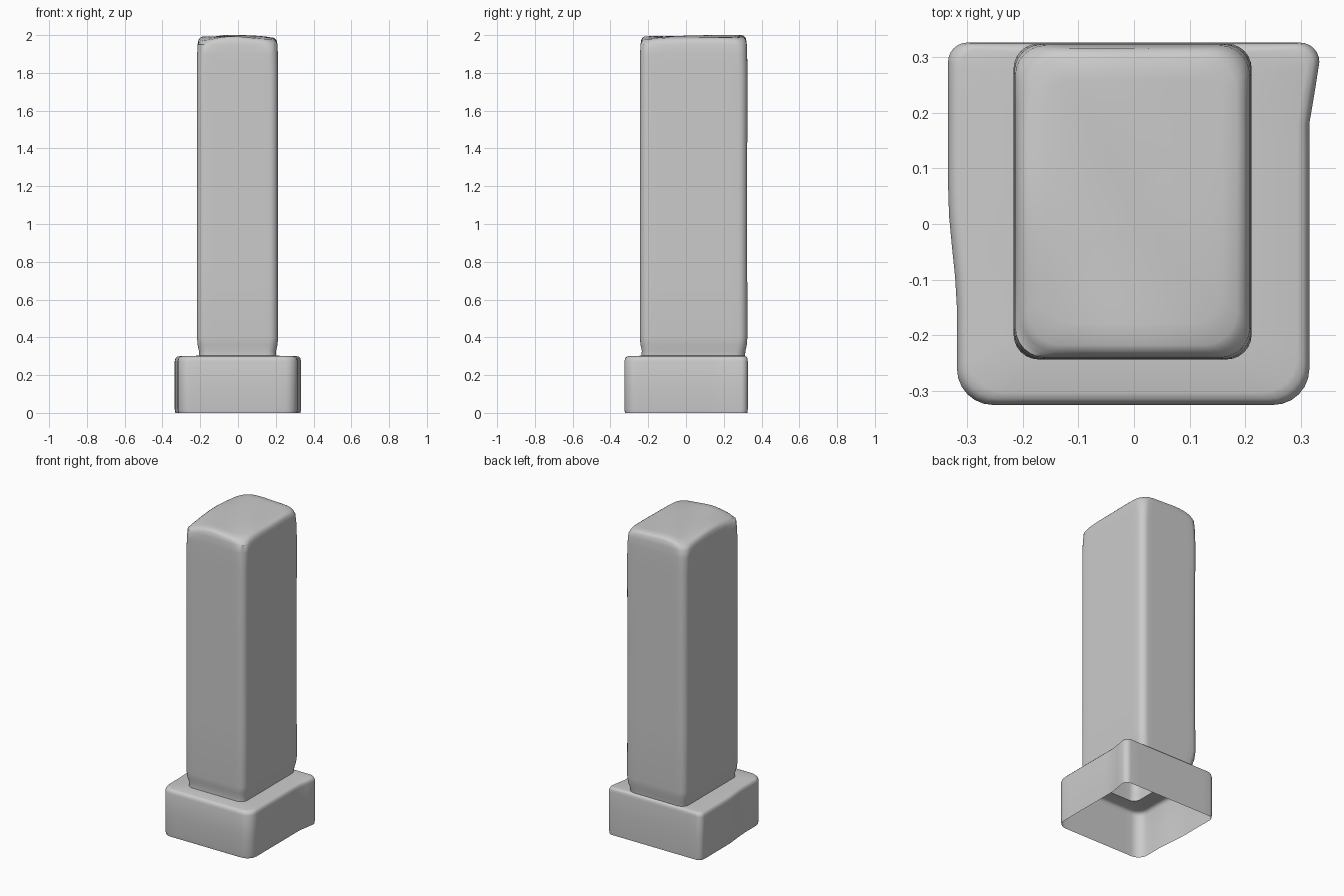
import bpy, bmesh, math

if "Cube" in bpy.data.objects:
    bpy.data.objects.remove(bpy.data.objects["Cube"])


def smoothstep(a, b, v):
    t = min(1.0, max(0.0, (v - a) / (b - a)))
    return t * t * (3 - 2 * t)


def outline(x0, x1, y0, y1, r_front, r_back, arc=6, side=10):
    """Rounded rectangle, counter-clockwise, with subdivided straight sides."""
    corners = [(x1 - r_back, y1 - r_back, r_back, 0),
               (x0 + r_back, y1 - r_back, r_back, 90),
               (x0 + r_front, y0 + r_front, r_front, 180),
               (x1 - r_front, y0 + r_front, r_front, 270)]
    arcs = []
    for cx, cy, r, start in corners:
        angles = [math.radians(start + 90 * i / arc) for i in range(arc + 1)]
        arcs.append([(cx + r * math.cos(a), cy + r * math.sin(a)) for a in angles])
    pts = []
    for i, arc_pts in enumerate(arcs):
        pts += arc_pts
        (ax, ay), (bx, by) = arc_pts[-1], arcs[(i + 1) % 4][0]
        pts += [(ax + (bx - ax) * k / side, ay + (by - ay) * k / side)
                for k in range(1, side)]
    return pts


def skin(name, rings, close_top=False):
    """Loft an open shell through rings of 3D points."""
    bm = bmesh.new()
    loops = [[bm.verts.new(p) for p in ring] for ring in rings]
    n = len(loops[0])
    for lo, hi in zip(loops, loops[1:]):
        for i in range(n):
            j = (i + 1) % n
            bm.faces.new((lo[i], lo[j], hi[j], hi[i]))
    if close_top:
        bm.faces.new(loops[-1])
    mesh = bpy.data.meshes.new(name)
    bm.to_mesh(mesh)
    bm.free()
    obj = bpy.data.objects.new(name, mesh)
    bpy.context.collection.objects.link(obj)
    bpy.ops.object.select_all(action='DESELECT')
    obj.select_set(True)
    bpy.context.view_layer.objects.active = obj
    bpy.ops.object.shade_smooth_by_angle(angle=math.radians(40))
    return obj


def warp_base(x, y, z):
    # Uneven sides: the left bulges to the back, the right flares at the back corner
    if x < 0:
        x -= 0.016 * smoothstep(-0.16, 0.06, y) * min(1, -x / 0.3)
    else:
        x += 0.018 * smoothstep(0.18, 0.29, y) * min(1, x / 0.3)
    return x, y, z


NECK = (-0.205, 0.2, -0.235, 0.312, 0.045, 0.05)

# Hollow plinth, open underneath, with a rounded shoulder leading to the neck
base_rings = []
for z, inset in [(0, 0.003), (0.02, 0), (0.15, 0), (0.275, 0),
                 (0.289, 0.004), (0.297, 0.011), (0.3, 0.022)]:
    back = 0.327 - inset * 0.5
    pts = outline(-0.319 + inset, 0.316 - inset, -0.326 + inset, back, 0.065, 0.035)
    base_rings.append([warp_base(x, y, z) for x, y in pts])
base_rings.append([(x, y, 0.303) for x, y in outline(*NECK)])
skin("plinth", base_rings)

# Tall shaft, slightly pinched at the neck, softly rounded at the top rim
full = (-0.217, 0.212, -0.244, 0.325)
shaft_rings = [[(x, y, 0.303) for x, y in outline(*NECK)]]
for z, inset, radius in [(0.33, 0.01, 0.047), (0.36, 0.003, 0.047), (0.4, 0, 0.045),
                         (0.8, 0.001, 0.045), (1.3, 0.001, 0.045), (1.8, 0, 0.045),
                         (1.9, 0.001, 0.05), (1.95, 0.003, 0.055)]:
    x0, x1, y0, y1 = full
    pts = outline(x0 + inset, x1 - inset, y0 + inset, y1 - inset, radius, radius)
    shaft_rings.append([(x, y, z) for x, y in pts])


def top_height(x, y):
    # Gently uneven top with drooping corners
    u, v = x / 0.21, (y - 0.04) / 0.28
    return (1.988 + 0.008 * (1 - u * u) + 0.004 * v
            - 0.02 * (u * v) ** 2 + 0.003 * math.sin(5 * u + 4 * v))


for inset, drop in [(0.008, 0.016), (0.015, 0.007), (0.026, 0.001)]:
    pts = outline(x0 + inset, x1 - inset, y0 + inset, y1 - inset, 0.06, 0.06)
    shaft_rings.append([(x, y, top_height(x, y) - drop) for x, y in pts])
rim = pts
for s in [0.85, 0.7, 0.55, 0.4, 0.25, 0.1]:
    ring = [(x * s, 0.04 + (y - 0.04) * s) for x, y in rim]
    shaft_rings.append([(x, y, top_height(x, y)) for x, y in ring])
skin("shaft", shaft_rings, close_top=True)
